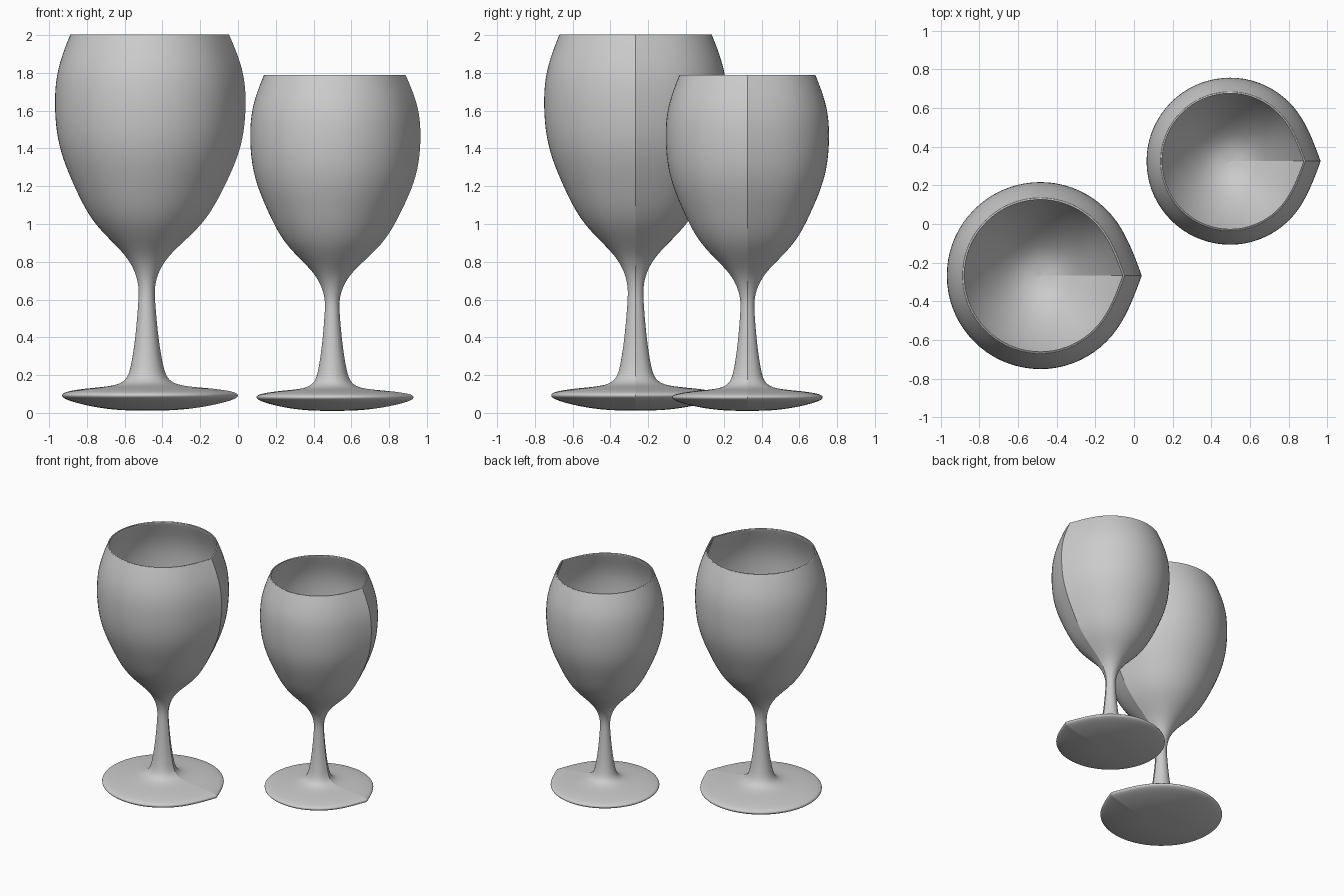
import bpy, bmesh, math
from mathutils import Vector

if "Cube" in bpy.data.objects:
    bpy.data.objects.remove(bpy.data.objects["Cube"])

STEPS = 9

# Radius / height of the surface along the seam, from under the foot,
# up the outside, over the rim and down the inside of the bowl
PROFILE = [(0, .012), (.16, .016), (.32, .036), (.45, .068), (.484, .093), (.45, .113),
           (.33, .13), (.19, .146), (.115, .185), (.085, .27), (.063, .41), (.047, .58),
           (.052, .70), (.125, .835), (.29, 1.0), (.413, 1.2), (.50, 1.42),
           (.525, 1.65), (.50, 1.84), (.443, 1.99), (.436, 2.0), (.428, 1.99),
           (.483, 1.84), (.508, 1.65), (.483, 1.42), (.396, 1.2), (.27, 1.01),
           (.13, .885), (0, .85)]

glass_grey = bpy.data.materials.new("glass_grey")
glass_grey.diffuse_color = (0.6, 0.6, 0.6, 1)
glass_grey.use_nodes = True
glass_grey.node_tree.nodes["Principled BSDF"].inputs["Base Color"].default_value = glass_grey.diffuse_color


def cage_points(points):
    """Control points whose smoothed curve passes through the given points."""
    target = [Vector((r, 0, z)) for r, z in points]
    cage = [p.copy() for p in target]
    for _ in range(30):
        for i in range(1, len(cage) - 1):
            cage[i] = target[i] * 1.5 - (cage[i - 1] + cage[i + 1]) * 0.25
    return cage


def goblet(name, x, y, scale):
    # Nine-step lathe left open at the seam, then subdivided
    bm = bmesh.new()
    rings = []
    for s in range(STEPS + 1):
        a = 2 * math.pi * s / STEPS
        rings.append([bm.verts.new((p.x * math.cos(a), p.x * math.sin(a), p.z))
                      for p in cage_points(PROFILE)])
    for a, b in zip(rings, rings[1:]):
        for i in range(len(PROFILE) - 1):
            bm.faces.new((a[i], b[i], b[i + 1], a[i + 1])).smooth = True
    mesh = bpy.data.meshes.new(name)
    bm.to_mesh(mesh)
    bm.free()
    mesh.materials.append(glass_grey)
    ob = bpy.data.objects.new(name, mesh)
    bpy.context.collection.objects.link(ob)
    ob.location = (x, y, 0)
    ob.scale = (scale,) * 3
    sub = ob.modifiers.new("smooth", 'SUBSURF')
    sub.levels = sub.render_levels = 3
    sub.boundary_smooth = 'PRESERVE_CORNERS'


goblet("large_goblet", -.485, -.267, 1.0)
goblet("small_goblet", .497, .325, .893)
